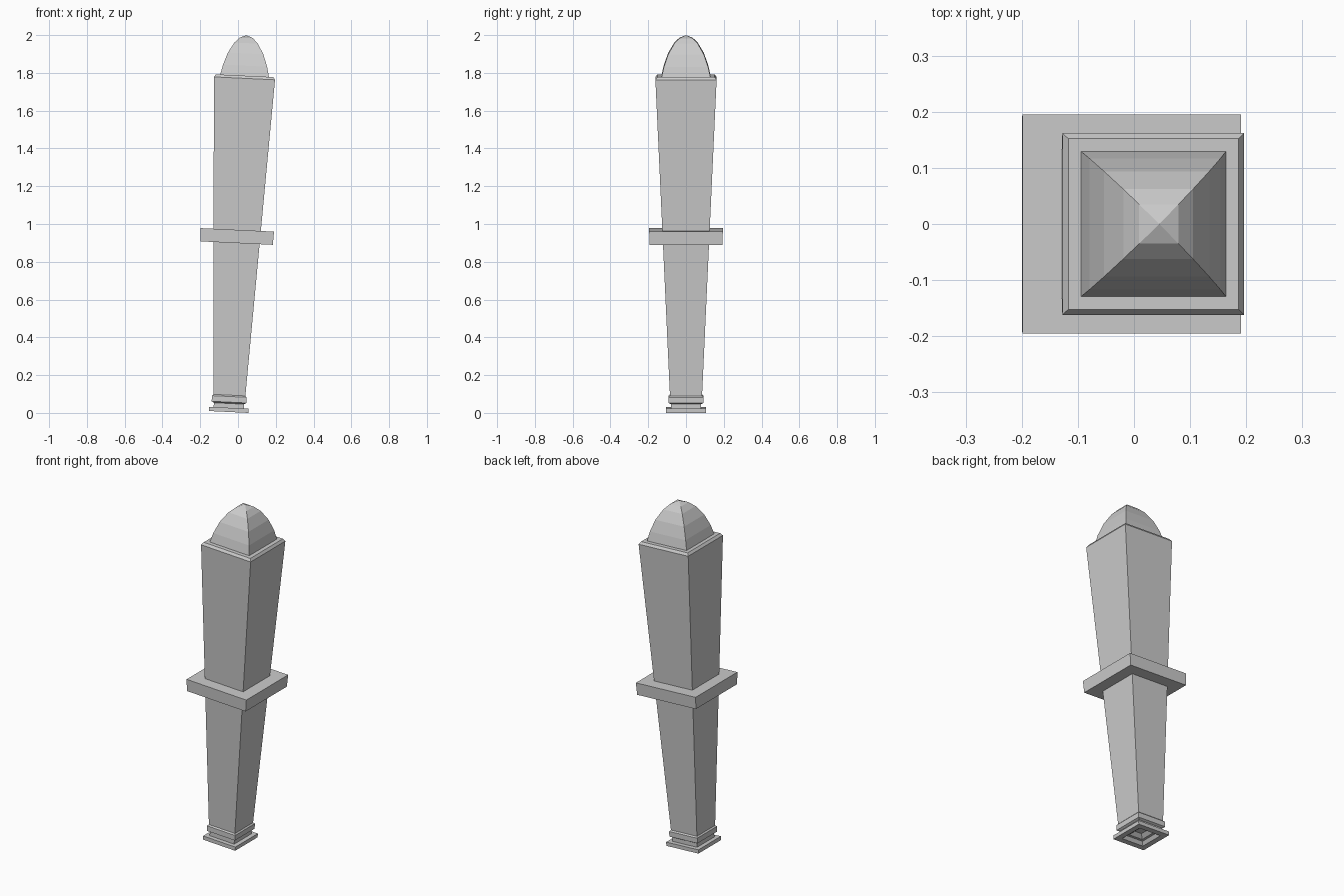
import bpy, bmesh, math
from mathutils import Matrix

if "Cube" in bpy.data.objects:
    bpy.data.objects.remove(bpy.data.objects["Cube"])

# The whole piece leans slightly towards +x around its bottom centre
TILT = math.atan2(0.095, 1.995)
FRAME = Matrix.Translation((-0.05, 0, 0.005)) @ Matrix.Rotation(TILT, 4, 'Y')


def square_turned(name, profile):
    """Sweep a (half width, height) profile around a square."""
    bm = bmesh.new()
    rings = []
    for h, z in profile:
        if h == 0:
            rings.append([bm.verts.new((0, 0, z))])
        else:
            rings.append([bm.verts.new((sx * h, sy * h, z))
                          for sx, sy in ((-1, -1), (1, -1), (1, 1), (-1, 1))])
    for a, b in zip(rings, rings[1:]):
        for i in range(4):
            j = (i + 1) % 4
            if len(a) == 1:
                bm.faces.new((a[0], b[j], b[i]))
            elif len(b) == 1:
                bm.faces.new((a[i], a[j], b[0]))
            else:
                bm.faces.new((a[i], a[j], b[j], b[i]))
    bmesh.ops.recalc_face_normals(bm, faces=bm.faces)
    bm.transform(FRAME)
    mesh = bpy.data.meshes.new(name)
    bm.to_mesh(mesh)
    bm.free()
    obj = bpy.data.objects.new(name, mesh)
    bpy.context.collection.objects.link(obj)
    return obj


# Foot plate with stepped recess underneath, neck and small collar
square_turned("foot", [
    (0, 0.04), (0.025, 0.04), (0.045, 0.02), (0.06, 0.02), (0.072, 0),
    (0.105, 0), (0.105, 0.022), (0.08, 0.022), (0.08, 0.045),
    (0.092, 0.052), (0.092, 0.082), (0.084, 0.09)])

# Tapered shaft, bevelled at the top
square_turned("shaft", [
    (0.084, 0.07), (0.162, 1.768), (0.152, 1.782), (0.128, 1.782)])

# Wide middle band
square_turned("middle_band", [
    (0.12, 0.895), (0.192, 0.895), (0.195, 0.965), (0.12, 0.965)])

# Faceted four-sided dome
square_turned("dome", [
    (0.129, 1.782), (0.117, 1.835), (0.094, 1.9),
    (0.062, 1.955), (0.035, 1.982), (0, 1.997)])
